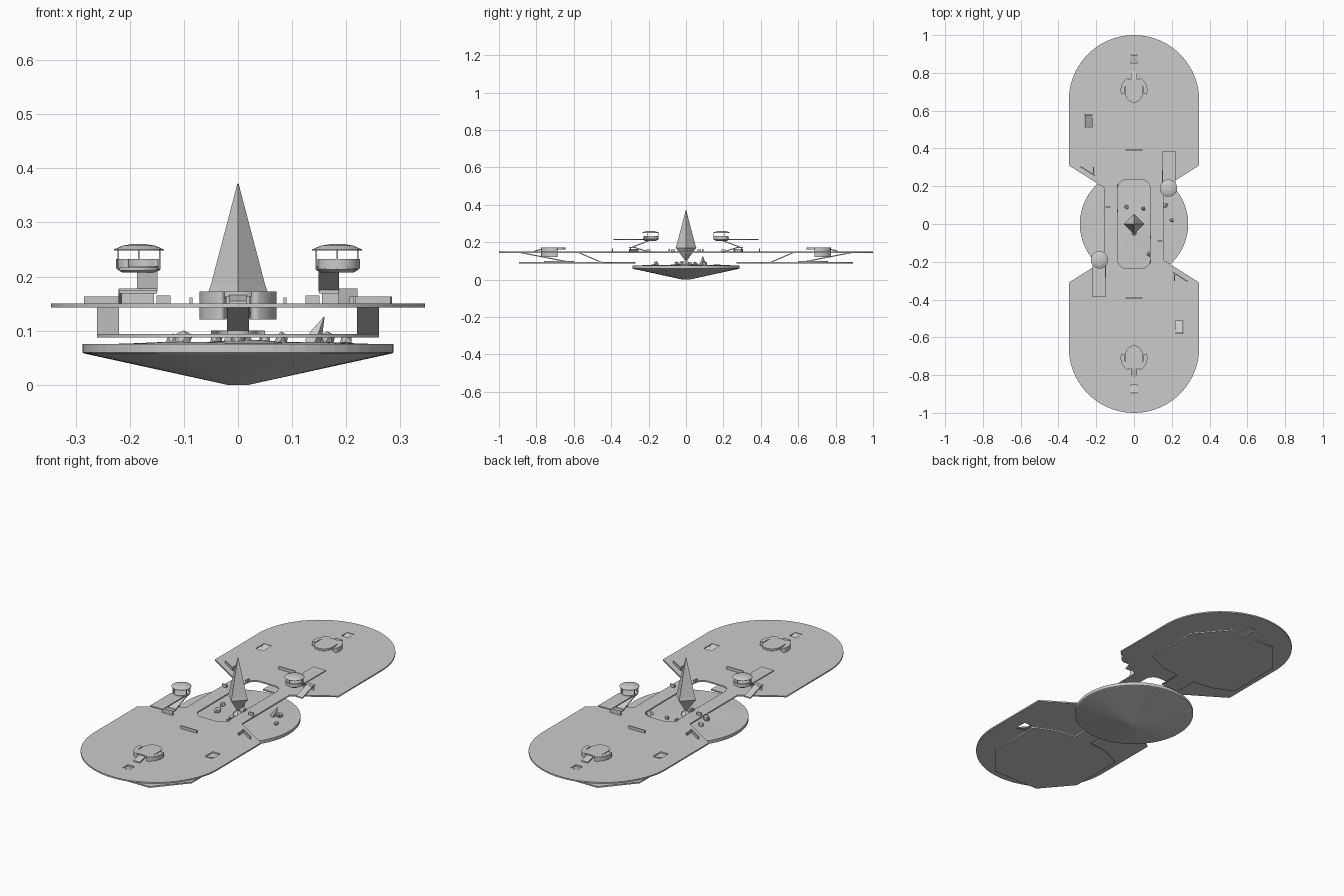
import bpy, bmesh, math, random
from math import pi, sin, cos
from mathutils import Vector, Matrix

cube = bpy.data.objects.get("Cube")
if cube:
    bpy.data.objects.remove(cube)

grey = bpy.data.materials.new("stone_grey")
grey.use_nodes = True
grey.diffuse_color = (0.6, 0.6, 0.6, 1)
grey.node_tree.nodes["Principled BSDF"].inputs["Base Color"].default_value = (0.6, 0.6, 0.6, 1)


def add(name, mesh):
    mesh.materials.clear()
    mesh.materials.append(grey)
    ob = bpy.data.objects.new(name, mesh)
    bpy.context.scene.collection.objects.link(ob)
    return ob


def from_bm(name, bm):
    bmesh.ops.recalc_face_normals(bm, faces=bm.faces)
    mesh = bpy.data.meshes.new(name)
    bm.to_mesh(mesh)
    bm.free()
    return add(name, mesh)


def twin(ob):
    """Repeat a back part at the front, turned half way round."""
    base = ob.name
    ob.name = "back_" + base
    other = ob.copy()
    other.name = "front_" + base
    bpy.context.scene.collection.objects.link(other)
    other.matrix_world = Matrix.Rotation(pi, 4, 'Z') @ ob.matrix_basis
    return ob


def plate(name, loops, z0, z1):
    """Flat slab from an outline; further loops are holes."""
    cu = bpy.data.curves.new(name + "_outline", 'CURVE')
    cu.dimensions = '2D'
    cu.fill_mode = 'BOTH'
    cu.extrude = (z1 - z0) / 2
    for loop in loops:
        sp = cu.splines.new('POLY')
        sp.points.add(len(loop) - 1)
        for p, (x, y) in zip(sp.points, loop):
            p.co = (x, y, 0, 1)
        sp.use_cyclic_u = True
    tmp = bpy.data.objects.new(name + "_tmp", cu)
    bpy.context.scene.collection.objects.link(tmp)
    bpy.context.view_layer.update()
    mesh = bpy.data.meshes.new_from_object(tmp.evaluated_get(bpy.context.evaluated_depsgraph_get()))
    bpy.data.objects.remove(tmp)
    mesh.transform(Matrix.Translation((0, 0, (z0 + z1) / 2)))
    return add(name, mesh)


def box(name, center, size, turn=0):
    bm = bmesh.new()
    bmesh.ops.create_cube(bm, size=1)
    bm.transform(Matrix.Translation(center) @ Matrix.Rotation(turn, 4, 'Z') @ Matrix.Diagonal((*size, 1)))
    return from_bm(name, bm)


def ramp(name, x, width, y0, z0, y1, z1, thick=0.006):
    """Sloping slab running along y."""
    bm = bmesh.new()
    pts = [(y0, z0), (y1, z1), (y1, z1 - thick), (y0, z0 - thick)]
    face = bm.faces.new([bm.verts.new((x - width / 2, y, z)) for y, z in pts])
    out = bmesh.ops.extrude_face_region(bm, geom=[face])
    bmesh.ops.translate(bm, vec=(width, 0, 0), verts=[v for v in out["geom"] if isinstance(v, bmesh.types.BMVert)])
    return from_bm(name, bm)


def lathe(name, profile, sides, at=(0, 0)):
    """Revolve (radius, height) pairs round a vertical axis."""
    bm = bmesh.new()
    rings = [[bm.verts.new((at[0] + r * cos(2 * pi * i / sides), at[1] + r * sin(2 * pi * i / sides), z))
              for i in range(sides)] for r, z in profile]
    for a, b in zip(rings, rings[1:]):
        for i in range(sides):
            j = (i + 1) % sides
            bm.faces.new((a[i], a[j], b[j], b[i]))
    bm.faces.new(rings[0])
    bm.faces.new(rings[-1])
    return from_bm(name, bm)


def arc(cx, cy, r, a0, a1, n):
    return [(cx + r * cos(math.radians(a0 + (a1 - a0) * i / n)),
             cy + r * sin(math.radians(a0 + (a1 - a0) * i / n))) for i in range(n + 1)]


def rect(x, y, w, d):
    return [(x - w / 2, y - d / 2), (x + w / 2, y - d / 2), (x + w / 2, y + d / 2), (x - w / 2, y + d / 2)]


def flip(loop):
    return [(-x, -y) for x, y in loop]


# Upper deck: two rounded ends, a narrow waist, a central opening and ramp holes
half = [(0.155, 0.19), (0.345, 0.31)] + arc(0, 0.655, 0.345, 0, 180, 40) + [(-0.345, 0.31), (-0.155, 0.19)]
opening = (arc(0.04, 0.19, 0.045, 0, 90, 6) + arc(-0.04, 0.19, 0.045, 90, 180, 6)
           + arc(-0.04, -0.19, 0.045, 180, 270, 6) + arc(0.04, -0.19, 0.045, 270, 360, 6))
end_hole, side_hole = rect(0, 0.875, 0.038, 0.045), rect(-0.24, 0.547, 0.042, 0.065)
plate("upper_deck", [half + flip(half), opening, end_hole, flip(end_hole), side_hole, flip(side_hole)], 0.143, 0.15)

# Lower decks with a neck toward the central dish
lower = [(0.05, 0.27), (0.05, 0.39), (0.15, 0.4), (0.26, 0.45), (0.26, 0.74), (0.13, 0.893)]
twin(plate("lower_deck", [lower + [(-x, y) for x, y in reversed(lower)]], 0.087, 0.094))

# Central dish with a gently uneven floor
dish = lathe("central_dish", [(0.02, 0.002), (0.285, 0.058), (0.287, 0.06), (0.287, 0.075), (0.27, 0.075),
                              (0.2, 0.079), (0.11, 0.076), (0.03, 0.079)], 56)
for v in dish.data.vertices:
    v.co.z = max(0, v.co.z - 0.002 if v.co.z < 0.01 else v.co.z)
    if v.co.z > 0.0755:
        v.co.z += 0.004 * sin(14 * v.co.x + 1) * cos(11 * v.co.y)
for p in dish.data.polygons:
    p.use_smooth = 0.9 < p.normal.z < 1 and p.center.z > 0.07

# Central crystal
lathe("crystal", [(0.004, 0.1), (0.055, 0.17), (0.05, 0.185), (0.001, 0.372)], 4)
lathe("crystal_base", [(0.03, 0.074), (0.022, 0.09), (0.006, 0.104)], 6)

# Ramps between the two decks
twin(ramp("end_ramp", 0, 0.04, 0.61, 0.094, 0.895, 0.149))
twin(ramp("side_ramp", -0.24, 0.04, 0.45, 0.094, 0.578, 0.149))
twin(plate("end_ramp_foot", [[(-0.05, 0.6), (0.05, 0.6), (0.02, 0.76), (-0.02, 0.76)]], 0.092, 0.1))

# Curved shelters near each end
for side, a0 in (("left", -20), ("right", 115)):
    wall = arc(0, 0.71, 0.071, a0, a0 + 85, 10) + arc(0, 0.71, 0.05, a0 + 85, a0, 10)
    twin(plate("shelter_wall_" + side, [wall], 0.121, 0.172))
twin(plate("shelter_roof", [arc(0, 0.688, 0.045, 180, 360, 14) + [(0.045, 0.735), (0.025, 0.765),
                                                                (-0.025, 0.765), (-0.045, 0.735)]], 0.162, 0.172))
twin(ramp("shelter_porch", 0, 0.034, 0.75, 0.17, 0.81, 0.155))

# Watch towers beside the waist
tx, ty = 0.183, 0.19
twin(plate("tower_walkway", [rect(0.185, 0.305, 0.07, 0.165)], 0.211, 0.217))
twin(lathe("tower_floor", [(0.03, 0.207), (0.04, 0.213), (0.04, 0.219)], 16, (tx, ty)))
rail = arc(tx, ty, 0.042, -150, 60, 14) + arc(tx, ty, 0.036, 60, -150, 14)
twin(plate("tower_parapet", [rail], 0.215, 0.232))
twin(lathe("tower_cap", [(0.046, 0.248), (0.046, 0.25), (0.03, 0.257), (0.012, 0.26)], 20, (tx, ty)))
for i, a in enumerate((20, 160, 270)):
    px, py = arc(tx, ty, 0.041, a, a, 1)[0]
    twin(box("tower_post_%d" % i, (px, py, 0.232), (0.003, 0.003, 0.036)))
twin(ramp("tower_lower_ramp", 0.203, 0.035, 0.2, 0.15, 0.285, 0.178))
twin(ramp("tower_upper_ramp", 0.168, 0.038, 0.285, 0.178, 0.19, 0.213))
twin(box("tower_landing", (0.185, 0.29, 0.172), (0.07, 0.03, 0.006)))
twin(box("tower_leg", (0.185, 0.297, 0.161), (0.06, 0.006, 0.022)))

# Low walls on the upper deck
twin(box("cover_wall", (0, 0.392, 0.157), (0.09, 0.005, 0.016)))
twin(box("corner_wall", (-0.245, 0.28, 0.156), (0.09, 0.005, 0.014), -0.56))
twin(box("corner_wall_spur", (-0.215, 0.282, 0.156), (0.005, 0.04, 0.014)))
twin(box("waist_block", (-0.138, 0.09, 0.157), (0.026, 0.007, 0.015)))
for i, y in enumerate((0.2, 0.07)):
    twin(box("opening_curb_%d" % i, (-0.087, y, 0.155), (0.006, 0.02, 0.012)))

# Rocks and a leaning shard on the dish floor
random.seed(4)
for i, (x, y, s) in enumerate([(0.165, 0.1, 0.018), (0.08, -0.16, 0.014), (-0.1, -0.02, 0.02), (-0.12, 0.05, 0.015),
                               (-0.04, 0.09, 0.014), (0.05, 0.08, 0.013), (0.0, -0.05, 0.014), (0.2, 0.02, 0.013)]):
    bm = bmesh.new()
    bmesh.ops.create_icosphere(bm, subdivisions=1, radius=s)
    for v in bm.verts:
        v.co *= random.uniform(0.7, 1.1)
    bm.transform(Matrix.Translation((x, y, 0.084)))
    from_bm("rock_%d" % i, bm)
shard = lathe("leaning_shard", [(0.016, 0), (0.013, 0.02), (0.001, 0.055)], 5)
shard.matrix_world = Matrix.Translation((0.135, 0.09, 0.076)) @ Matrix.Rotation(0.45, 4, 'Y')
